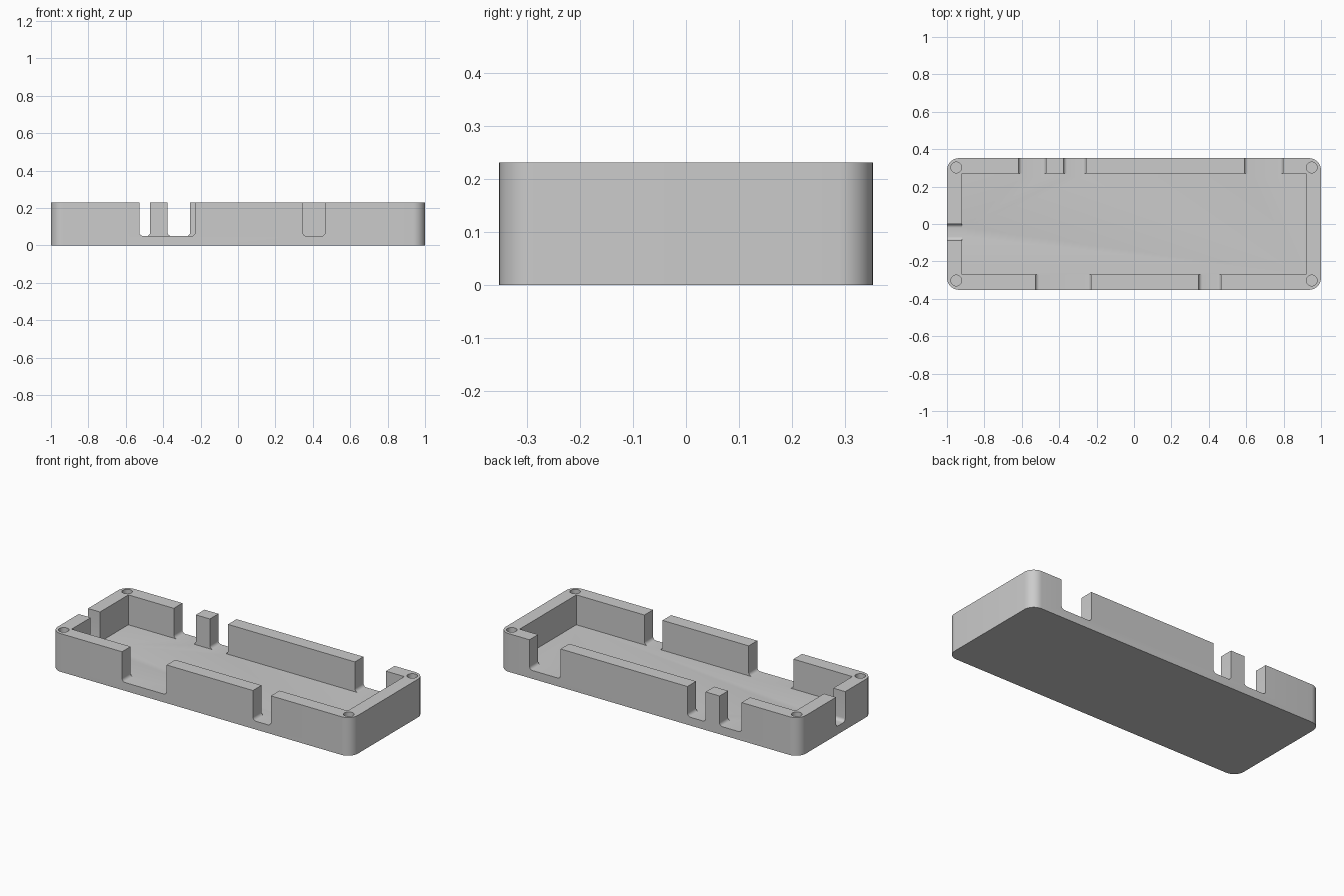
import bpy, bmesh
from math import cos, sin, pi, radians
from mathutils import Matrix

if "Cube" in bpy.data.objects:
    bpy.data.objects.remove(bpy.data.objects["Cube"])

TOP, FLOOR = 0.23, 0.05


def rounded_rect(a0, a1, b0, b1, r, n=10):
    """Outline of a rectangle with rounded corners."""
    if r == 0:
        return [(a0, b0), (a1, b0), (a1, b1), (a0, b1)]
    pts = []
    corners = [(a1 - r, b1 - r), (a0 + r, b1 - r), (a0 + r, b0 + r), (a1 - r, b0 + r)]
    for k, (ca, cb) in enumerate(corners):
        for i in range(n + 1):
            t = pi / 2 * (k + i / n)
            pts.append((ca + r * cos(t), cb + r * sin(t)))
    return pts


def prism(name, outline, start, end, rot=Matrix.Identity(4)):
    """Extrude a 2D outline between two heights, then rotate it."""
    bm = bmesh.new()
    face = bm.faces.new([bm.verts.new((a, b, start)) for a, b in outline])
    ext = bmesh.ops.extrude_face_region(bm, geom=[face])["geom"]
    verts = [g for g in ext if isinstance(g, bmesh.types.BMVert)]
    bmesh.ops.translate(bm, verts=verts, vec=(0, 0, end - start))
    bm.transform(rot)
    bmesh.ops.recalc_face_normals(bm, faces=bm.faces)
    mesh = bpy.data.meshes.new(name)
    bm.to_mesh(mesh)
    bm.free()
    obj = bpy.data.objects.new(name, mesh)
    bpy.context.collection.objects.link(obj)
    return obj


def cut(target, cutter):
    """Subtract a cutter and remove it."""
    cutter.hide_render = True
    mod = target.modifiers.new("cut", "BOOLEAN")
    mod.object, mod.operation, mod.solver = cutter, "DIFFERENCE", "EXACT"
    bpy.context.view_layer.objects.active = target
    bpy.ops.object.modifier_apply(modifier=mod.name)
    bpy.data.objects.remove(cutter)


# Outer body with rounded vertical corners
body = prism("enclosure_base", rounded_rect(-1, 1, -0.352, 0.352, 0.065), 0, TOP)

# Open pocket
cut(body, prism("pocket", rounded_rect(-0.92, 0.92, -0.27, 0.27, 0), FLOOR, 0.4))

# Port slots in the long walls, with filleted bottoms
upright = Matrix.Rotation(radians(90), 4, "X")      # outline -> xz, depth -> -y
slots = [(-0.617, -0.47, 1), (-0.377, -0.256, 1), (0.59, 0.797, 1),
         (-0.527, -0.229, -1), (0.346, 0.466, -1)]
for x0, x1, side in slots:
    cut(body, prism("port_slot", rounded_rect(x0, x1, FLOOR, 0.4, 0.02, 6),
                    -side * 0.25, -side * 0.5, upright))

# Slot in the left wall
sideways = Matrix.Rotation(radians(90), 4, "Z") @ upright   # outline -> yz, depth -> x
cut(body, prism("end_slot", rounded_rect(-0.088, 0.0, FLOOR, 0.4, 0.02, 6),
                -0.9, -1.1, sideways))

# Blind screw holes in the corners
for sx in (-1, 1):
    for sy in (-1, 1):
        circle = [(sx * 0.95 + 0.029 * cos(2 * pi * i / 32),
                   sy * 0.302 + 0.029 * sin(2 * pi * i / 32)) for i in range(32)]
        cut(body, prism("screw_hole", circle, FLOOR, 0.4))

body.select_set(True)
bpy.context.view_layer.objects.active = body
bpy.ops.object.shade_smooth_by_angle(angle=radians(30))
